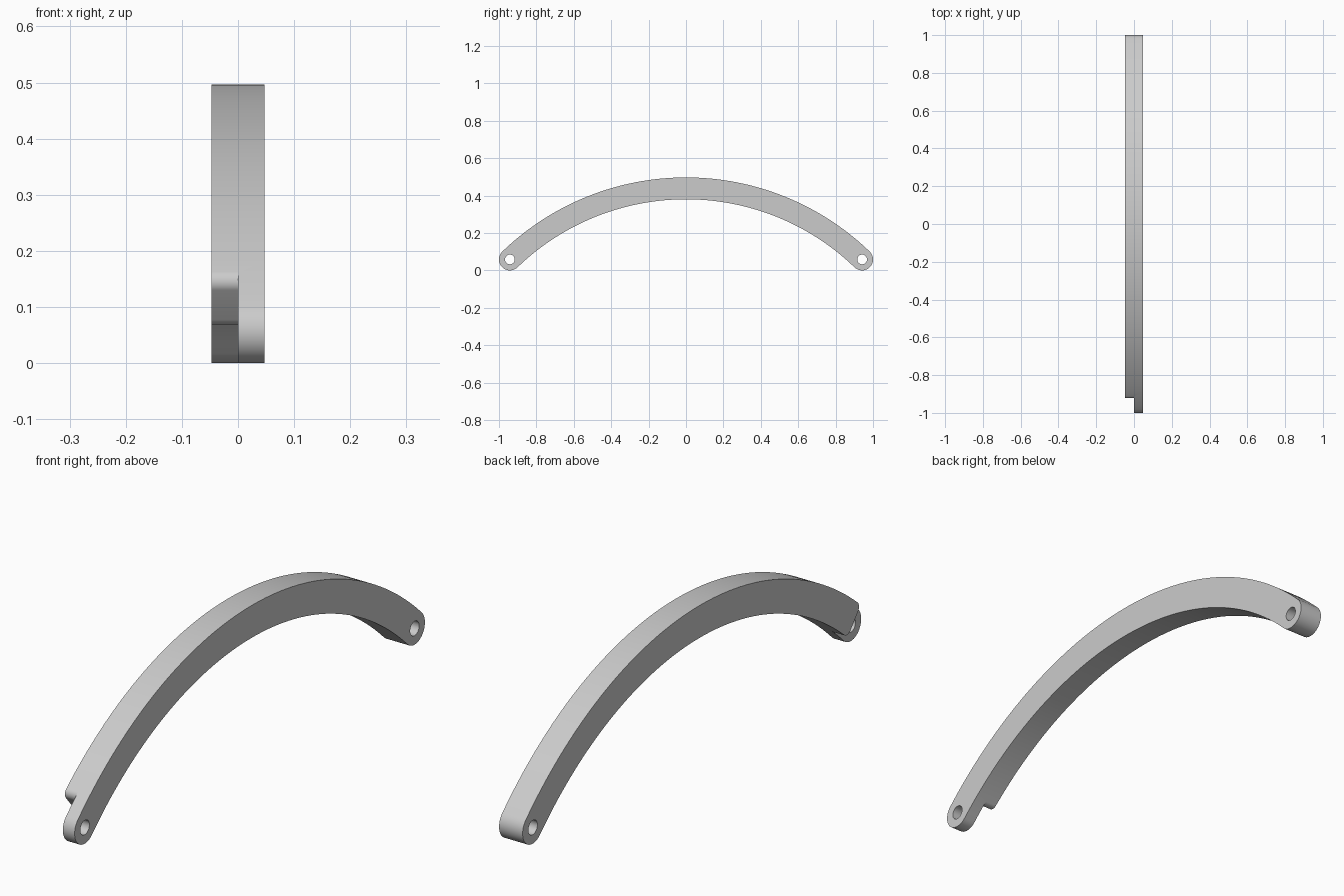
import bpy, bmesh, math

cube = bpy.data.objects.get("Cube")
if cube:
    bpy.data.objects.remove(cube, do_unlink=True)

# Main dimensions
HALF_X = 0.047        # half thickness across x
CAP = 0.0585          # half width of the bar, also the end radius
PIN_Y, PIN_Z = 1 - CAP, CAP
PEAK = 0.497 - CAP    # height of the centre line at mid span
SAG = PEAK - PIN_Z
RADIUS = (PIN_Y ** 2 + SAG ** 2) / (2 * SAG)
CENTRE = (0, PEAK - RADIUS)
END = math.asin(PIN_Y / RADIUS)
HOLE = 0.026
FILLET = 0.024
STEP = math.radians(-40.15)   # where the short half starts to round off


def polar(centre, r, angle):
    """Point in the (y, z) plane, angle measured from straight up."""
    return (centre[0] + r * math.sin(angle), centre[1] + r * math.cos(angle))


def arc(centre, r, start, end, steps):
    return [polar(centre, r, start + (end - start) * i / steps) for i in range(steps + 1)]


def prism(name, outline, x0, x1):
    """Extrude a (y, z) outline from x0 to x1."""
    clean = [p for i, p in enumerate(outline) if math.dist(p, outline[i - 1]) > 1e-5]
    bm = bmesh.new()
    face = bm.faces.new([bm.verts.new((x0, y, z)) for y, z in clean])
    new = bmesh.ops.extrude_face_region(bm, geom=[face])["geom"]
    verts = [v for v in new if isinstance(v, bmesh.types.BMVert)]
    bmesh.ops.translate(bm, vec=(x1 - x0, 0, 0), verts=verts)
    bmesh.ops.recalc_face_normals(bm, faces=bm.faces)
    mesh = bpy.data.meshes.new(name)
    bm.to_mesh(mesh)
    bm.free()
    obj = bpy.data.objects.new(name, mesh)
    bpy.context.collection.objects.link(obj)
    return obj


def cut(target, cutter):
    """Subtract the cutter for good and remove it."""
    cutter.hide_render = True
    mod = target.modifiers.new("cut", "BOOLEAN")
    mod.operation, mod.solver, mod.object = "DIFFERENCE", "EXACT", cutter
    bpy.context.view_layer.objects.active = target
    bpy.ops.object.modifier_apply(modifier=mod.name)
    bpy.data.objects.remove(cutter, do_unlink=True)


# Curved bar with round ends
PI = math.pi
outline = arc(CENTRE, RADIUS + CAP, -END, END, 72)
outline += arc((PIN_Y, PIN_Z), CAP, END, END + PI, 24)
outline += arc(CENTRE, RADIUS - CAP, END, -END, 72)
outline += arc((-PIN_Y, PIN_Z), CAP, PI - END, 2 * PI - END, 24)
bar = prism("curved_link_bar", outline, -HALF_X, HALF_X)

# Pin holes through both ends
for side in (-1, 1):
    ring = arc((side * PIN_Y, PIN_Z), HOLE, 0, 2 * PI, 32)[:-1]
    cut(bar, prism("pin_hole_cutter", ring, -0.1, 0.1))

# Half-lap step at the front end, leaving a rounded shoulder
outer = polar(CENTRE, RADIUS + CAP - FILLET, STEP)
inner = polar(CENTRE, RADIUS - CAP + FILLET, STEP)
shoulder = [polar(CENTRE, RADIUS + 0.1, STEP)]
shoulder += arc(outer, FILLET, STEP, STEP - PI / 2, 12)
shoulder += arc(inner, FILLET, STEP - PI / 2, STEP - PI, 12)
shoulder += [polar(CENTRE, r, a) for r, a in (
    (RADIUS - 0.1, STEP), (RADIUS - 0.1, STEP - 0.2), (RADIUS + 0.1, STEP - 0.2))]
cut(bar, prism("step_cutter", shoulder, -0.1, 0))

# Plain grey finish
grey = bpy.data.materials.new("light_grey")
grey.use_nodes = True
colour = (0.6, 0.6, 0.6, 1)
grey.diffuse_color = colour
grey.node_tree.nodes["Principled BSDF"].inputs["Base Color"].default_value = colour
bar.data.materials.clear()
bar.data.materials.append(grey)

bpy.ops.object.select_all(action="DESELECT")
bar.select_set(True)
bpy.context.view_layer.objects.active = bar
bpy.ops.object.shade_smooth_by_angle(angle=math.radians(30))
